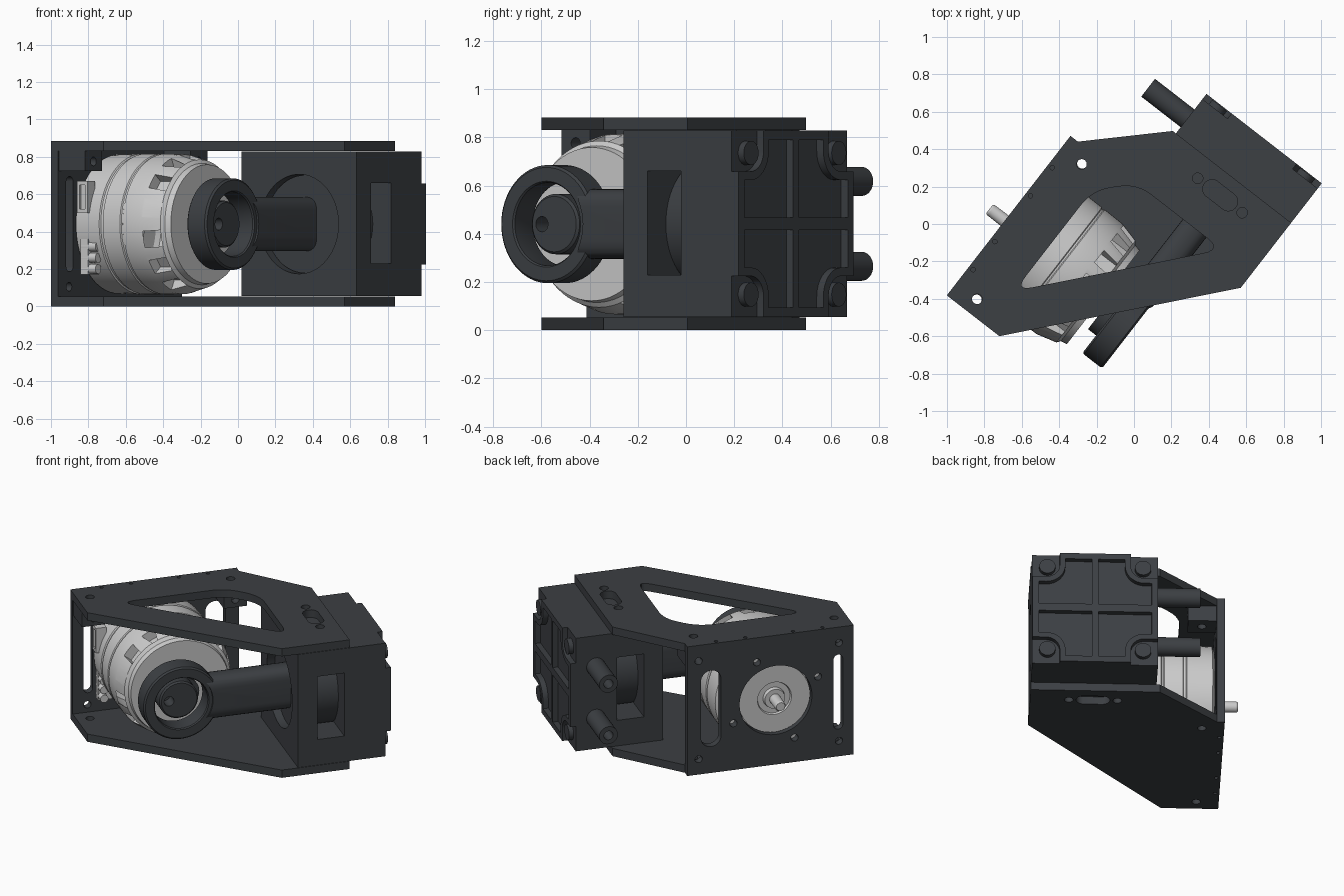
import bpy, bmesh, math
from mathutils import Matrix, Vector

if "Cube" in bpy.data.objects:
    bpy.data.objects.remove(bpy.data.objects["Cube"])

# Everything is laid out in a local frame (a = motor axis, b = piston axis, z up), then turned
TURN = Matrix.Rotation(math.radians(-37.8), 4, 'Z')
ZC, MB, CA = 0.44, -0.41, 0.27      # centre height, motor axis b, piston axis a
mat = bpy.data.materials.new("dark_metal")
mat.diffuse_color = (0.045, 0.05, 0.056, 1)
mat.use_nodes = True
mat.node_tree.nodes["Principled BSDF"].inputs["Base Color"].default_value = mat.diffuse_color


def finish(name, bm, dark=True):
    bmesh.ops.recalc_face_normals(bm, faces=bm.faces)
    me = bpy.data.meshes.new(name)
    bm.to_mesh(me)
    bm.free()
    me.transform(TURN)
    ob = bpy.data.objects.new(name, me)
    bpy.context.collection.objects.link(ob)
    if dark:
        me.materials.append(mat)
    return ob


def prism(name, pts, lo, hi, axis='z', dark=True):
    """Extrude a 2D outline: axis z takes (a,b), axis a takes (b,z), axis b takes (a,z)."""
    put = {'z': lambda p, h: (p[0], p[1], h), 'a': lambda p, h: (h, p[0], p[1]),
           'b': lambda p, h: (p[0], h, p[1])}[axis]
    bm = bmesh.new()
    r0 = [bm.verts.new(put(p, lo)) for p in pts]
    r1 = [bm.verts.new(put(p, hi)) for p in pts]
    bm.faces.new(r0)
    bm.faces.new(r1)
    for i in range(len(pts)):
        j = (i + 1) % len(pts)
        bm.faces.new((r0[i], r0[j], r1[j], r1[i]))
    return finish(name, bm, dark)


def box(name, a, b, z, dark=True):
    return prism(name, [(a[0], b[0]), (a[1], b[0]), (a[1], b[1]), (a[0], b[1])], *z, dark=dark)


def circle(x, y, r, n=32):
    return [(x + r * math.cos(2 * math.pi * i / n), y + r * math.sin(2 * math.pi * i / n)) for i in range(n)]


def fillet(pts, r, n=6):
    """Round every corner of an outline with a quadratic curve."""
    out = []
    for i, p in enumerate(pts):
        p = Vector(p)
        d0 = (Vector(pts[i - 1]) - p)
        d1 = (Vector(pts[(i + 1) % len(pts)]) - p)
        s = p + d0.normalized() * min(r, d0.length * .49)
        e = p + d1.normalized() * min(r, d1.length * .49)
        for k in range(n + 1):
            t = k / n
            out.append(tuple(s * (1 - t) ** 2 + p * 2 * t * (1 - t) + e * t * t))
    return out


def slot(x, y, hx, hy):
    r = min(hx, hy)
    out = []
    for i in range(24):
        t = 2 * math.pi * (i + .5) / 24
        c, s = math.cos(t), math.sin(t)
        out.append((x + r * c + math.copysign(hx - r, c), y + r * s + math.copysign(hy - r, s)))
    return out


def cut(ob, *cutters):
    bpy.context.view_layer.objects.active = ob
    for c in cutters:
        m = ob.modifiers.new("cut", 'BOOLEAN')
        m.operation, m.solver, m.object = 'DIFFERENCE', 'EXACT', c
        bpy.ops.object.modifier_apply(modifier=m.name)
        bpy.data.objects.remove(c)
    return ob


def lathe(name, prof, b, n=64, dark=True):
    """Spin an (a, radius) profile round the motor direction."""
    bm = bmesh.new()
    rings = [[bm.verts.new((a, y, z)) for y, z in circle(b, ZC, r, n)] for a, r in prof]
    for q, w in zip(rings, rings[1:]):
        for i in range(n):
            bm.faces.new((q[i], q[(i + 1) % n], w[(i + 1) % n], w[i]))
    bm.faces.new(rings[0])
    bm.faces.new(rings[-1])
    return finish(name, bm, dark)


# Top and bottom plates; only the top one has the large window
OUT = [(-.557, -.915), (-.201, -.915), (.66, .08), (.66, .52), (-.141, .52), (-.507, .164), (-.557, .164)]
for name, lo, hi in (("bottom_plate", 0, .053), ("top_plate", .83, .883)):
    p = prism(name, OUT, lo, hi)
    e = (lo - .02, hi + .02)
    holes = [circle(-.417, .081, .027), circle(-.417, -.831, .027), circle(.119, .402, .028),
             circle(.42, .402, .028), slot(.27, .404, .105, .05)]
    holes += [circle(-.53, b, .012, 12) for b in (-.72, -.53, -.22, -.03)]
    if lo:
        holes.append(fillet([(-.286, -.675), (-.286, .005), (-.12, .18), (.454, .18)], .1))
    cut(p, *[prism("cutter", h, *e) for h in holes])

# Motor plate with central hole, bolt holes and two slots
mp = box("motor_plate", (-.557, -.507), (-.915, .164), (.053, .83))
holes = [circle(MB, ZC, .235, 48), slot(.01, ZC, .065, .26), slot(-.815, ZC, .03, .255)]
holes += [circle(MB + .3 * math.cos(t), ZC + .3 * math.sin(t), .024, 16)
          for t in [math.radians(66 + 90 * i) for i in range(4)]]
holes += [circle(b, z, .024, 16) for b in (-.82, .09) for z in (.105, .775)]
cut(mp, *[prism("cutter", h, -.6, -.45, 'a') for h in holes])

# Corner blocks under the top plate
for i, b in enumerate((-.835, .085)):
    cut(box(f"corner_block_{i}", (-.507, -.33), (b - .075, b + .075), (.725, .83)),
        prism("cutter", circle(b, .775, .024, 16), -.6, -.2, 'a'),
        prism("cutter", circle(-.417, b, .027, 16), .6, .9))

# Motor body, grooved, tapering to a vented front
motor = lathe("motor_body", [(-.505, .345), (-.49, .372), (-.33, .376), (-.325, .368), (-.31, .368), (-.305, .376),
                             (-.19, .376), (-.185, .37), (-.175, .37), (-.17, .376), (-.05, .374), (.06, .345),
                             (.075, .325), (.11, .318)], MB, dark=False)
for i in range(14):
    t = 2 * math.pi * (i + .5) / 14
    bm = bmesh.new()
    bmesh.ops.create_cube(bm, size=1, matrix=Matrix.Translation((0, MB, ZC)) @ Matrix.Rotation(t, 4, 'X')
                          @ Matrix.Translation((.01, .37, 0)) @ Matrix.Diagonal((.1, .12, .09, 1)))
    cut(motor, finish("cutter", bm))
lathe("motor_rear_boss", [(-.53, .23), (-.53, .11), (-.515, .105), (-.515, .07), (-.54, .065), (-.54, .035),
                          (-.65, .034), (-.66, .028)][::-1] + [(-.49, .23)], MB, dark=False)
# Motor terminals and their side block
for i, z in enumerate((.2, .26, .32)):
    prism(f"terminal_{i}", circle(MB - .345, z, .026, 16), -.46, -.36, 'a', False)
box("terminal_block", (-.46, -.41), (MB - .37, MB - .28), (.17, .36), False)
cut(box("side_port", (-.47, -.40), (MB - .388, MB - .32), (.5, .67), False),
    box("cutter", (-.455, -.415), (-.9, MB - .372), (.52, .65)))

# Crank hub and eccentric pin
lathe("crank_hub", [(.10, .1), (.19, .1)], MB, 48)
cut(lathe("crank_pin", [(.15, .125), (.275, .125), (.285, .115)], -.47, 48),
    prism("cutter", circle(-.535, ZC, .032, 20), .2, .4, 'a'))

# Connecting rod: big end ring and shank
lathe("big_end_ring", [(.205, .175), (.205, .235), (.215, .245), (.328, .245), (.338, .235), (.338, .178),
                       (.33, .172), (.215, .172)], -.47)
ring = bpy.data.objects["big_end_ring"]
bm = bmesh.new()
bm.from_mesh(ring.data)
caps = [f for f in bm.faces if len(f.verts) > 4]
bmesh.ops.delete(bm, geom=caps, context='FACES_ONLY')
bmesh.ops.bridge_loops(bm, edges=[e for e in bm.edges if e.is_boundary])
bmesh.ops.recalc_face_normals(bm, faces=bm.faces)
bm.to_mesh(ring.data)
bm.free()
cut(prism("rod_shank", fillet([(.19, .295), (.35, .295), (.35, .585), (.19, .585)], .075), -.42, .25, 'b'),
    prism("cutter", circle(-.47, ZC, .2, 48), 0, .5, 'a'))

# Piston and cylinder block with a bore and a window through the sides
prism("piston", circle(CA, ZC, .262, 64), .235, .55, 'b')
cut(box("cylinder_block", (-.12, .66), (.185, .752), (.055, .828)),
    prism("cutter", circle(CA, ZC, .266, 64), .1, .6, 'b'),
    box("cutter", (-.3, .8), (.31, .485), (.23, .66)))

# Head cover: rim bars, cross ribs, corner pockets and bolts
H = (.745, .787)
A0, A1, Z0, Z1, PK = -.12, .66, .055, .828, .17
zm = (Z0 + Z1) / 2
for i, (a, z) in enumerate([((A0, A0 + .04), (Z0 + PK, Z1 - PK)), ((A1 - .04, A1), (Z0 + PK, Z1 - PK)),
                            ((A0 + PK, A1 - PK), (Z0, Z0 + .04)), ((A0 + PK, A1 - PK), (Z1 - .04, Z1))]):
    box(f"cover_rim_{i}", a, H, z)
box("cover_rib_vertical", (CA - .02, CA + .02), H, (Z0, Z1))
box("cover_rib_horizontal", (A0, A1), H, (zm - .026, zm + .026))
for i, (ac, zc, sa, sz) in enumerate([(A0, Z0, 1, 1), (A1, Z0, -1, 1), (A0, Z1, 1, -1), (A1, Z1, -1, -1)]):
    def edge(d, r):
        arc = [(d - r + r * math.cos(t), d - r + r * math.sin(t)) for t in [k * math.pi / 16 for k in range(9)]]
        return [(d, 0)] + arc + [(0, d)]
    wall = edge(PK, .085) + edge(PK + .035, .12)[::-1]
    prism(f"corner_wall_{i}", [(ac + sa * u, zc + sz * v) for u, v in wall], *H, 'b')
    prism(f"cover_bolt_{i}", circle(ac + sa * .093, zc + sz * .093, .05, 24), .74, .782, 'b')

# Twin pipe stubs at the back
for i, z in enumerate((.265, .617)):
    cut(prism(f"pipe_{i}", circle(.622, z, .06), -.387, -.1, 'a'),
        prism("cutter", circle(.622, z, .03, 20), -.5, -.2, 'a'))

# Smooth the round parts, keep edges sharp
bpy.ops.object.select_all(action='SELECT')
bpy.ops.object.shade_smooth_by_angle(angle=math.radians(25))
